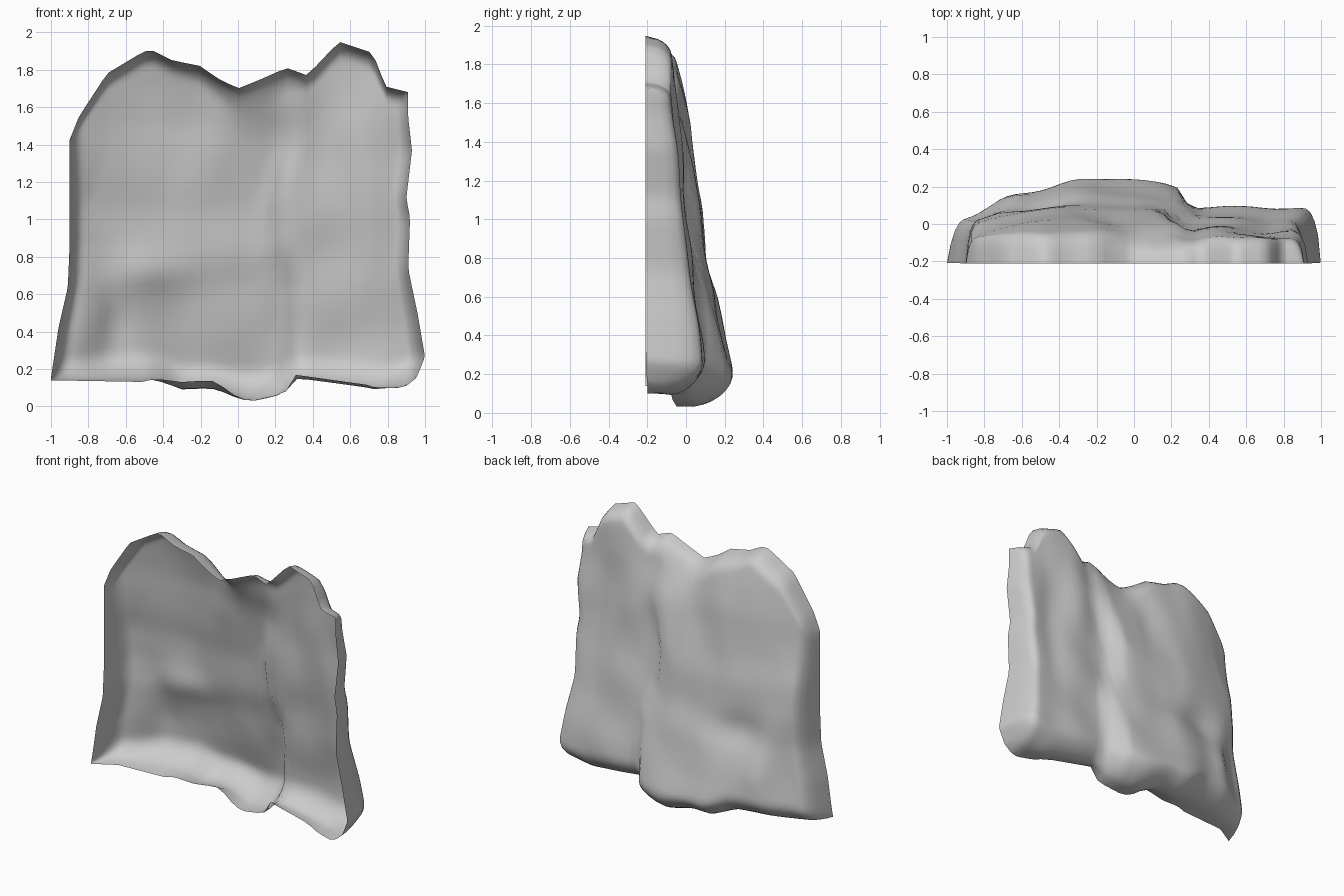
import bpy
import bmesh
import math
from mathutils import Vector, noise

if "Cube" in bpy.data.objects:
    bpy.data.objects.remove(bpy.data.objects["Cube"], do_unlink=True)


def curve(points, v):
    """Piecewise linear profile lookup."""
    if v <= points[0][0]:
        return points[0][1]
    for (a, fa), (b, fb) in zip(points, points[1:]):
        if v <= b:
            return fa + (fb - fa) * (v - a) / (b - a)
    return points[-1][1]


def bump(x, z, cx, cz, sx, sz):
    return math.exp(-((x - cx) / sx) ** 2 - ((z - cz) / sz) ** 2)


def rounded(d, width):
    """Quarter-round rise from the open rim to the back panel."""
    k = 1 - min(1, d / width)
    return math.sqrt(1 - k * k)


# Outline of the shell
TOP = [(-.91, 1.4), (-.85, 1.55), (-.7, 1.78), (-.5, 1.9), (-.45, 1.9), (-.35, 1.85),
       (-.2, 1.82), (-.12, 1.76), (0, 1.7), (.1, 1.74), (.26, 1.81), (.37, 1.77),
       (.54, 1.95), (.72, 1.89), (.79, 1.71), (.91, 1.68)]
BOTTOM = [(-1, .13), (-.45, .12), (-.3, .04), (-.15, .05), (.07, 0), (.25, .04),
          (.3, .12), (.73, .06), (.9, .1), (1, .18)]
LEFT = [(.13, -1), (.5, -.96), (.8, -.91), (1.1, -.9), (1.4, -.9)]
RIGHT = [(.1, .95), (.2, 1), (.5, .96), (.8, .91), (1.1, .92), (1.22, .9), (1.5, .93), (1.7, .91)]

# How far the lower rim is drawn back and lifted
LOWER_RIM = [(-1, -.21), (-.85, -.12), (-.4, -.08), (-.1, -.03), (.1, -.05), (.3, -.08),
             (.6, -.12), (.85, -.2)]
LIFT = [(-.5, .01), (-.3, .09), (-.12, .09), (0, .03), (.25, .03), (.3, .05), (.7, .05), (.85, .01)]

# Back panel depth by height, the bulge added across the width, and the drift of its edge
PANEL = [(.2, .085), (.6, .045), (1.2, -.03), (1.9, -.09)]
BULGE = [(.2, .17), (.55, .115), (.8, .09), (1.05, .1), (1.5, .07), (1.8, .03)]
ACROSS = [(-1, -.5), (-.85, -.15), (-.7, .4), (-.3, 1), (.1, .85), (.23, .72), (.3, 0), (.5, .05), (1, 0)]
DRIFT = [(.3, 0), (.65, .03), (.86, -.06), (1.1, -.08), (1.4, 0)]

# Folds and dents: centre x, centre z, width, height, depth
FOLDS = [(.1, 1.62, .2, .17, -.06), (.15, 1.2, .06, .15, .02), (-.1, 1.4, .08, .2, -.02),
         (.45, 1.5, .1, .3, .03), (-.65, .45, .08, .15, .03), (-.45, .72, .2, .08, -.025),
         (-.3, .3, .07, .2, -.01), (.7, 1.0, .1, .5, -.02), (.6, .35, .12, .2, .01),
         (-.5, 1.6, .15, .25, .02)]


def depth(x, z):
    y = curve(PANEL, z) + curve(ACROSS, x - curve(DRIFT, z)) * curve(BULGE, z)
    y += sum(a * bump(x, z, cx, cz, sx, sz) for cx, cz, sx, sz, a in FOLDS)
    return y + .02 * noise.noise(Vector((x * 4, 1.7, z * 3)))


def shell_point(s, t):
    z = .1 + 1.75 * t
    left, right = curve(LEFT, z), curve(RIGHT, z)
    x = left + (right - left) * s
    low, high = curve(BOTTOM, x), curve(TOP, x)
    z = low + (high - low) * t
    rim = -.21 + (curve(LOWER_RIM, x) + .21) * math.exp(-t / .06)
    lower = rounded(t * 1.7, .18)
    upper = rounded((1 - t) * 1.7, .08 + .12 * bump(x, 0, .1, 0, .2, 1))
    f = rounded(min(s, 1 - s) * 1.9, .07) * lower * upper
    z += curve(LIFT, x) * (1 - lower) ** 2
    return Vector((x, rim + (depth(x, z) - rim) * f, z))


def spaced(i, n):
    """Even spacing blended with spacing that tightens at the edges."""
    return .3 * i / n + .7 * (.5 - .5 * math.cos(math.pi * i / n))


# Draped shell, open at the front
N = 48
bm = bmesh.new()
rows = [[bm.verts.new(shell_point(spaced(i, N), spaced(j, N))) for i in range(N + 1)]
        for j in range(N + 1)]
for j in range(N):
    for i in range(N):
        bm.faces.new((rows[j][i], rows[j + 1][i], rows[j + 1][i + 1], rows[j][i + 1]))
bmesh.ops.smooth_vert(bm, verts=[v for v in bm.verts if not v.is_boundary], factor=.3,
                      use_axis_x=True, use_axis_y=True, use_axis_z=True)
for face in bm.faces:
    face.smooth = True
mesh = bpy.data.meshes.new("draped_shell")
bm.to_mesh(mesh)
bm.free()
shell = bpy.data.objects.new("draped_shell", mesh)
bpy.context.collection.objects.link(shell)

# Plain grey
grey = bpy.data.materials.new("light_grey")
grey.use_nodes = True
grey.diffuse_color = (.6, .6, .6, 1)
grey.node_tree.nodes["Principled BSDF"].inputs["Base Color"].default_value = (.6, .6, .6, 1)
mesh.materials.append(grey)
